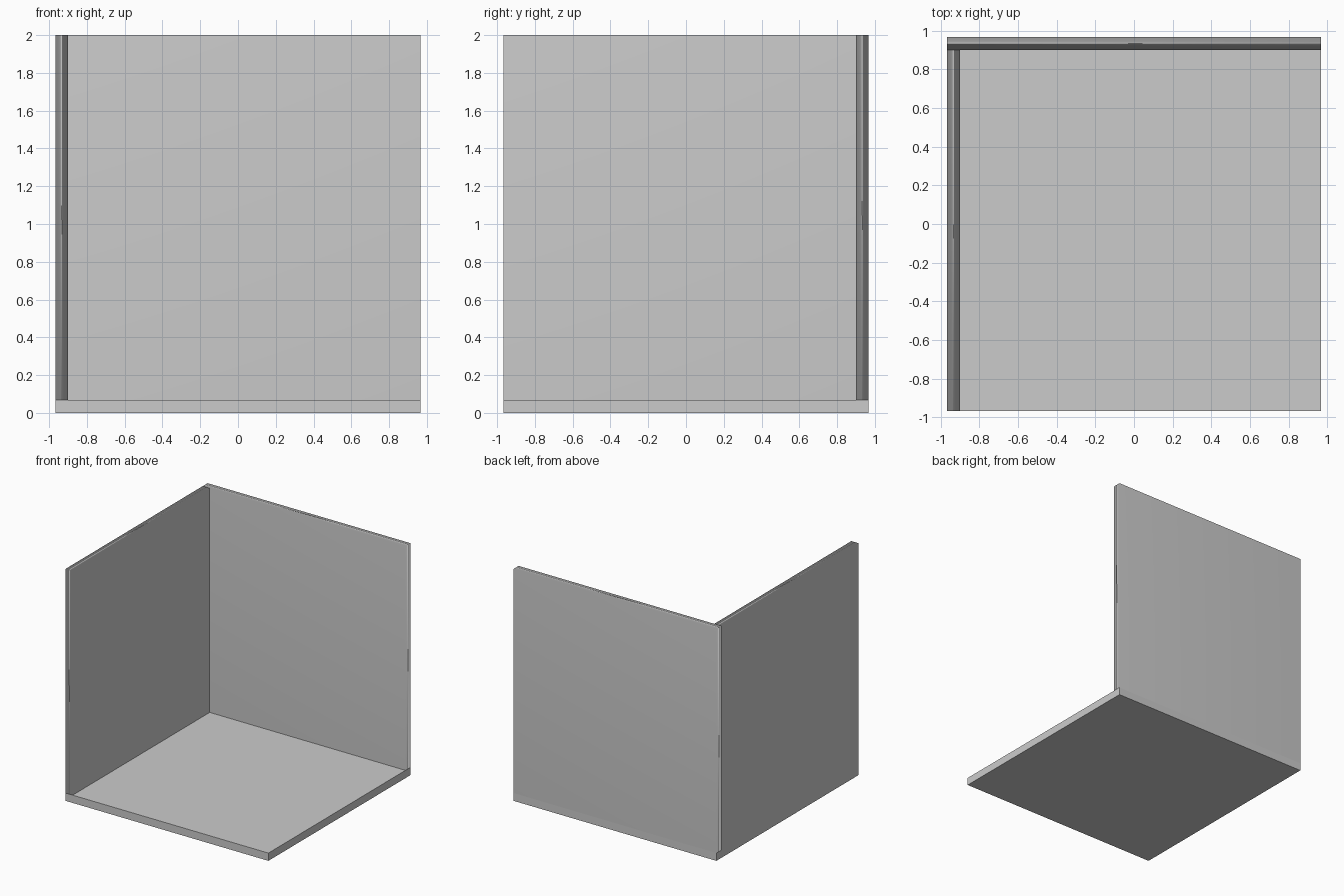
import bpy

if "Cube" in bpy.data.objects:
    bpy.data.objects.remove(bpy.data.objects["Cube"])

HALF = 0.967    # half width of the floor
T = 0.067       # panel thickness
TOP = 2.0


def panel(name, lo, hi):
    """Box spanning two opposite corners."""
    bpy.ops.mesh.primitive_cube_add(
        size=1, location=[(a + b) / 2 for a, b in zip(lo, hi)])
    ob = bpy.context.object
    ob.name = name
    ob.scale = [b - a for a, b in zip(lo, hi)]
    bpy.ops.object.transform_apply(location=False, rotation=False, scale=True)
    return ob


# Floor slab, flat shaded
panel("floor", (-HALF, -HALF, 0), (HALF, HALF, T))

# Two walls standing on the floor and meeting in the back left corner
walls = [
    panel("back_wall", (-HALF, HALF - T, T), (HALF, HALF, TOP)),
    panel("left_wall", (-HALF, -HALF, T), (-HALF + T, HALF - T, TOP)),
]

# The walls are smooth shaded: large faces stay flat, thin rims look rounded
for wall in walls:
    wall.data.shade_smooth()
    mod = wall.modifiers.new("area_normals", 'WEIGHTED_NORMAL')
    mod.mode = 'FACE_AREA'
    mod.keep_sharp = False
